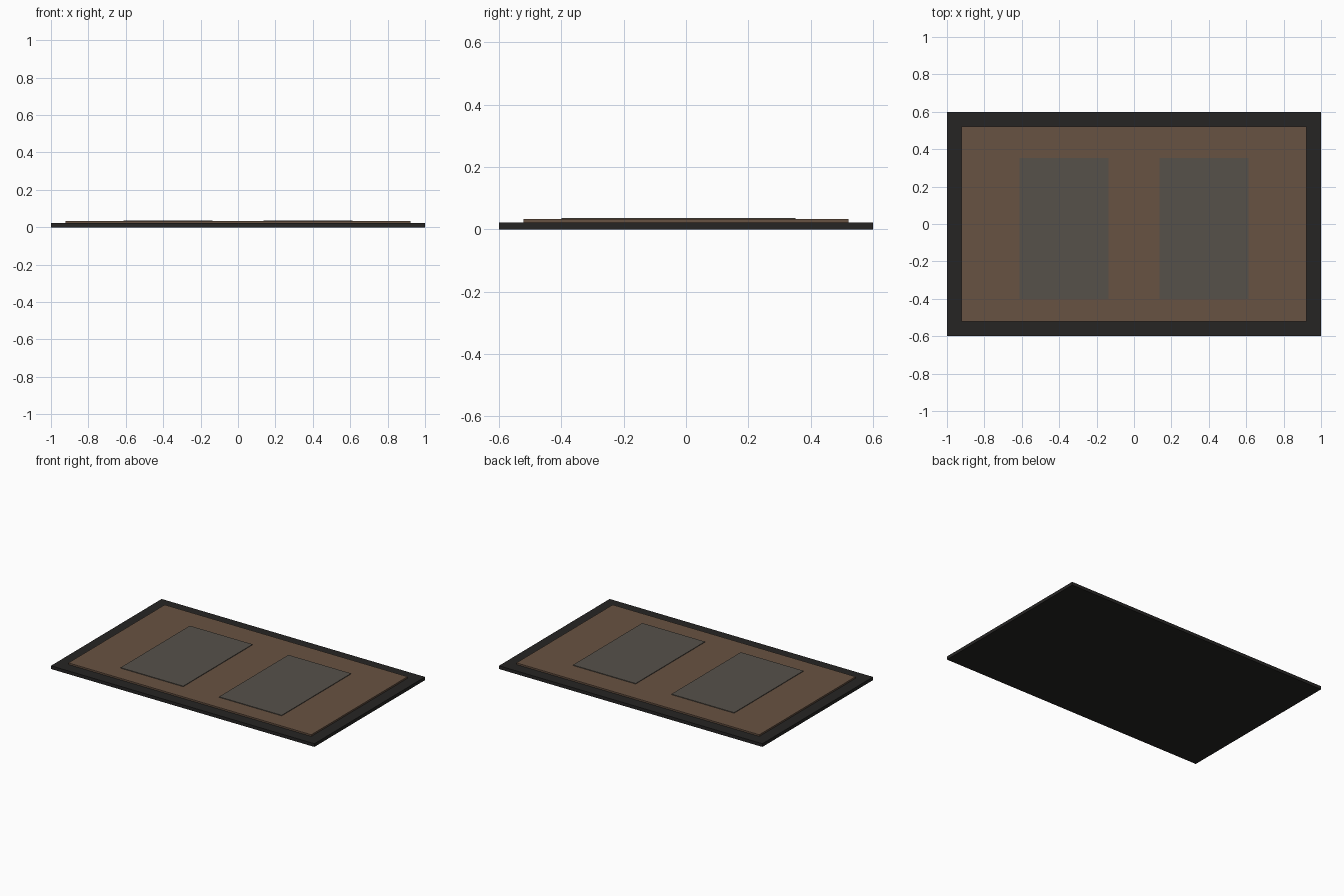
import bpy

if "Cube" in bpy.data.objects:
    bpy.data.objects.remove(bpy.data.objects["Cube"])


def material(name, rgb):
    mat = bpy.data.materials.new(name)
    mat.diffuse_color = (*rgb, 1.0)
    mat.use_nodes = True
    mat.node_tree.nodes["Principled BSDF"].inputs["Base Color"].default_value = mat.diffuse_color
    return mat


def slab(name, x, y, z, mat):
    """Axis-aligned box from (min, max) ranges."""
    ranges = (x, y, z)
    bpy.ops.mesh.primitive_cube_add(size=1, location=[(a + b) / 2 for a, b in ranges])
    obj = bpy.context.object
    obj.name = name
    obj.scale = [b - a for a, b in ranges]
    bpy.ops.object.transform_apply(location=False, rotation=False, scale=True)
    obj.data.materials.append(mat)
    return obj


rubber = material("dark_rubber", (0.019, 0.018, 0.017))
carpet = material("brown_carpet", (0.137, 0.084, 0.054))
tread = material("grey_tread", (0.093, 0.083, 0.068))

# Rubber backing with visible border
slab("mat_base", (-1, 1), (-0.6, 0.6), (0, 0.022), rubber)

# Raised carpet field
slab("carpet_panel", (-0.922, 0.922), (-0.522, 0.522), (0.02, 0.033), carpet)

# Two thin worn patches, left and right
for side, cx in (("left", -0.374), ("right", 0.374)):
    slab(f"tread_patch_{side}", (cx - 0.238, cx + 0.238), (-0.4, 0.352), (0.03, 0.037), tread)
